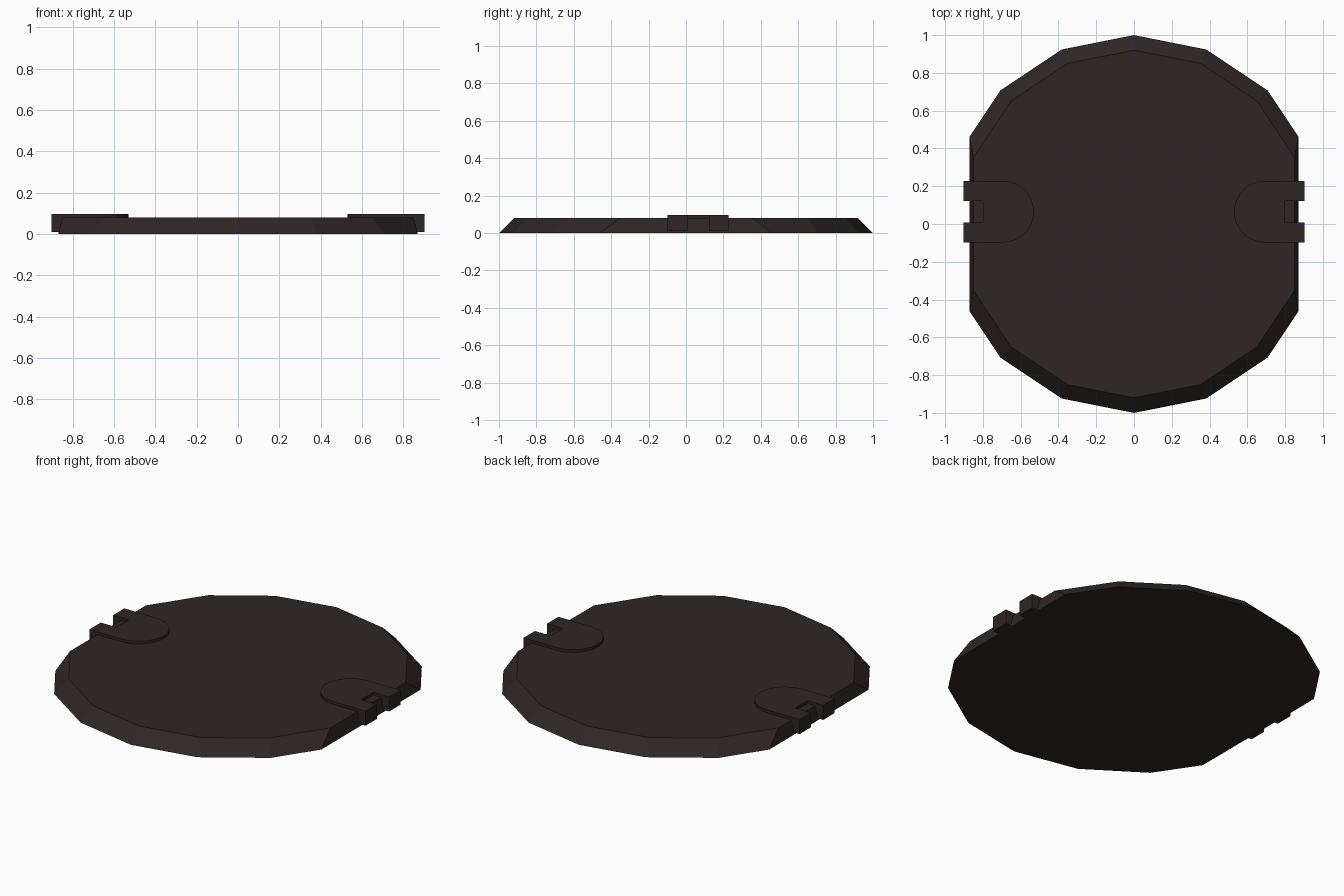
import bpy, bmesh, math

if "Cube" in bpy.data.objects:
    bpy.data.objects.remove(bpy.data.objects["Cube"])

mat = bpy.data.materials.new("dark brown")
mat.diffuse_color = (0.029, 0.019, 0.019, 1)
mat.use_nodes = True
mat.node_tree.nodes["Principled BSDF"].inputs["Base Color"].default_value = mat.diffuse_color


def loft(name, lower, upper, z0, z1):
    """Solid between two matching outlines."""
    bm = bmesh.new()
    a = [bm.verts.new((x, y, z0)) for x, y in lower]
    b = [bm.verts.new((x, y, z1)) for x, y in upper]
    n = len(a)
    bm.faces.new(a[::-1])
    bm.faces.new(b)
    for i in range(n):
        j = (i + 1) % n
        bm.faces.new((a[i], a[j], b[j], b[i]))
    bmesh.ops.recalc_face_normals(bm, faces=bm.faces)
    me = bpy.data.meshes.new(name)
    bm.to_mesh(me)
    bm.free()
    me.materials.append(mat)
    ob = bpy.data.objects.new(name, me)
    bpy.context.collection.objects.link(ob)
    return ob


def outline(r, side):
    """16-sided disc with the left and right points cut flat."""
    pts = []
    for i in range(16):
        if i in (0, 8):
            continue
        t = math.radians(22.5 * i)
        x, y = r * math.cos(t), r * math.sin(t)
        if abs(x) > side:
            # slide along the edge towards the 45 degree corner
            cx = math.copysign(r * math.sqrt(0.5), x)
            cy = math.copysign(r * math.sqrt(0.5), y)
            k = (side - abs(cx)) / (abs(x) - abs(cx))
            x, y = cx + (x - cx) * k, cy + (y - cy) * k
        pts.append((x, y))
    return pts


# Main plate with sloping rim
loft("plate", outline(1.0, 0.87), outline(0.92, 0.85), 0, 0.08)

# Rounded hinge pads with an open notch, one on each side
cy, r, cx = 0.065, 0.163, 0.693
for name, s in (("right_pad", 1), ("left_pad", -1)):
    arc = [(cx + r * math.cos(a), cy + r * math.sin(a))
           for a in (math.radians(90 + 180 * i / 14) for i in range(15))]
    pts = [(0.903, cy + r)] + arc + [
        (0.903, cy - r), (0.903, cy - 0.057), (0.80, cy - 0.057),
        (0.80, cy + 0.057), (0.903, cy + 0.057)]
    pts = [(s * x, y) for x, y in pts]
    loft(name, pts, pts, 0.01, 0.096)
